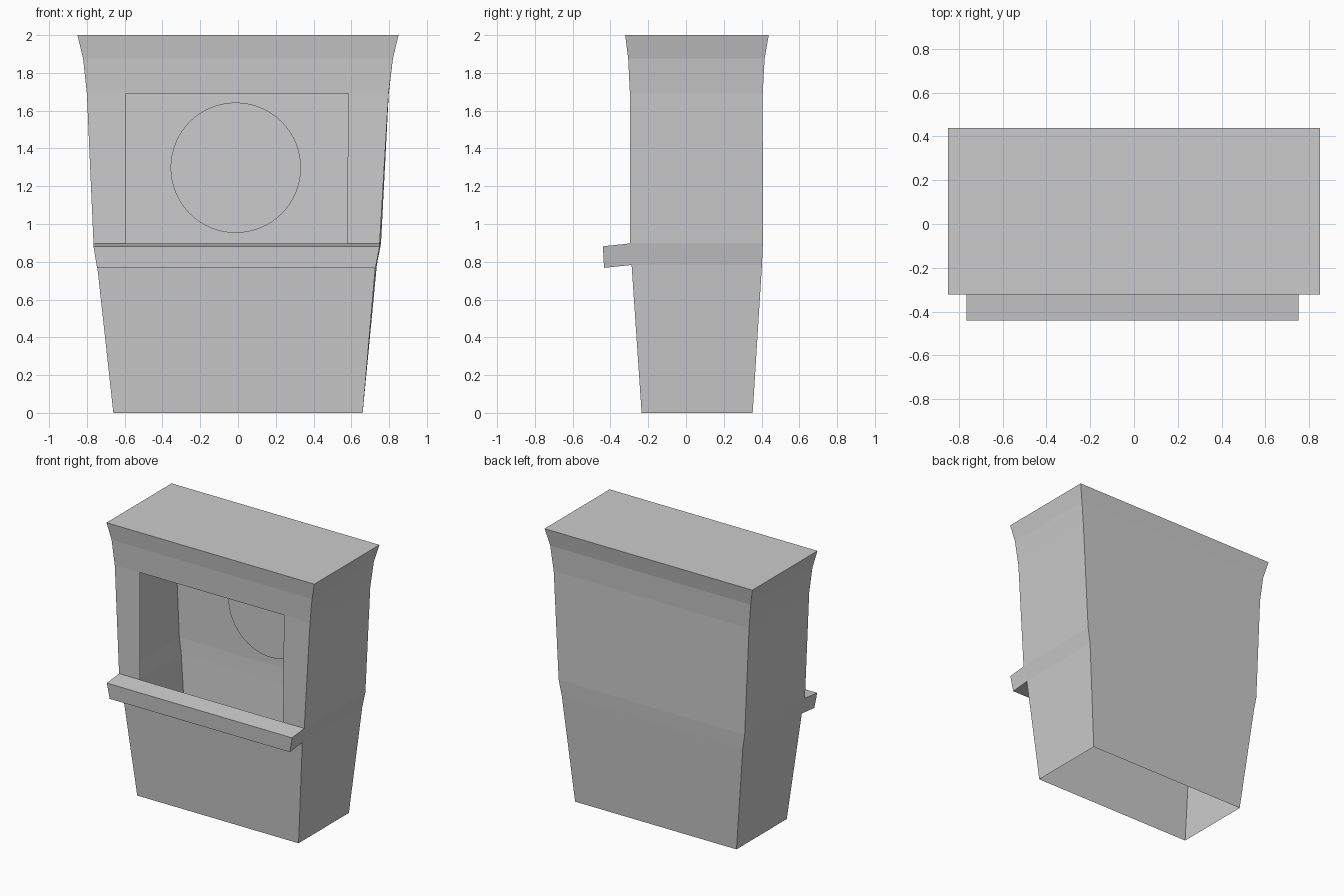
import bpy, bmesh, math
from mathutils import Matrix

if "Cube" in bpy.data.objects:
    bpy.data.objects.remove(bpy.data.objects["Cube"])


def make_object(name, bm):
    mesh = bpy.data.meshes.new(name)
    bm.to_mesh(mesh)
    bm.free()
    obj = bpy.data.objects.new(name, mesh)
    bpy.context.collection.objects.link(obj)
    return obj


# Booth cross-sections: z, left x, front right x, back right x, front y, back y
rings = [
    (0.00, -0.66, 0.66, 0.66, -0.235, 0.353),
    (0.783, -0.746, 0.728, 0.735, -0.288, 0.402),
    (0.897, -0.765, 0.75, 0.757, -0.297, 0.407),
    (1.69, -0.80, 0.797, 0.798, -0.297, 0.406),
    (1.875, -0.82, 0.82, 0.82, -0.306, 0.416),
    (2.00, -0.85, 0.85, 0.85, -0.322, 0.438),
]
SHELF, WINDOW = 1, 2

# Hollow single-wall body, open at the bottom, with the serving window
bm = bmesh.new()
loops = []
for z, xl, xf, xb, yf, yb in rings:
    loops.append([bm.verts.new(p) for p in
                  ((xl, yf, z), (xf, yf, z), (xb, yb, z), (xl, yb, z))])
for i, (low, high) in enumerate(zip(loops, loops[1:])):
    for k in range(4):
        if k == 0 and i in (SHELF, WINDOW):
            continue  # the front opens onto the shelf and window here
        n = (k + 1) % 4
        bm.faces.new((low[k], low[n], high[n], high[k]))
bm.faces.new(loops[-1])

# Strips of front wall on either side of the window
low, high = loops[WINDOW], loops[WINDOW + 1]
for side, x_low, x_high in ((0, -0.592, -0.592), (1, 0.577, 0.584)):
    inner_low = bm.verts.new((x_low, low[0].co.y, low[0].co.z))
    inner_high = bm.verts.new((x_high, high[0].co.y, high[0].co.z))
    quad = [low[side], inner_low, inner_high, high[side]]
    bm.faces.new(quad if side == 0 else quad[::-1])
make_object("booth_body", bm)

# Counter shelf drawn out of the front wall, open towards the inside
bm = bmesh.new()
bottom, top = rings[SHELF], rings[WINDOW]
back, front = [], []
for x, z, y, fy in ((bottom[1], bottom[0], bottom[4], -0.434),
                    (bottom[2], bottom[0], bottom[4], -0.434),
                    (top[2], top[0], top[4], -0.44),
                    (top[1], top[0], top[4], -0.44)):
    back.append(bm.verts.new((x, y, z)))
    front.append(bm.verts.new((x, fy, z - 0.015)))
bm.faces.new(front)
for k in range(4):
    n = (k + 1) % 4
    bm.faces.new((back[k], back[n], front[n], front[k]))
make_object("counter_shelf", bm)

# Round panel on the inside of the back wall, facing the window
bm = bmesh.new()
bmesh.ops.create_circle(
    bm, cap_ends=True, segments=64, radius=0.345,
    matrix=Matrix.Translation((-0.012, 0.397, 1.298)) @ Matrix.Rotation(math.radians(90), 4, 'X'))
make_object("round_back_panel", bm)
